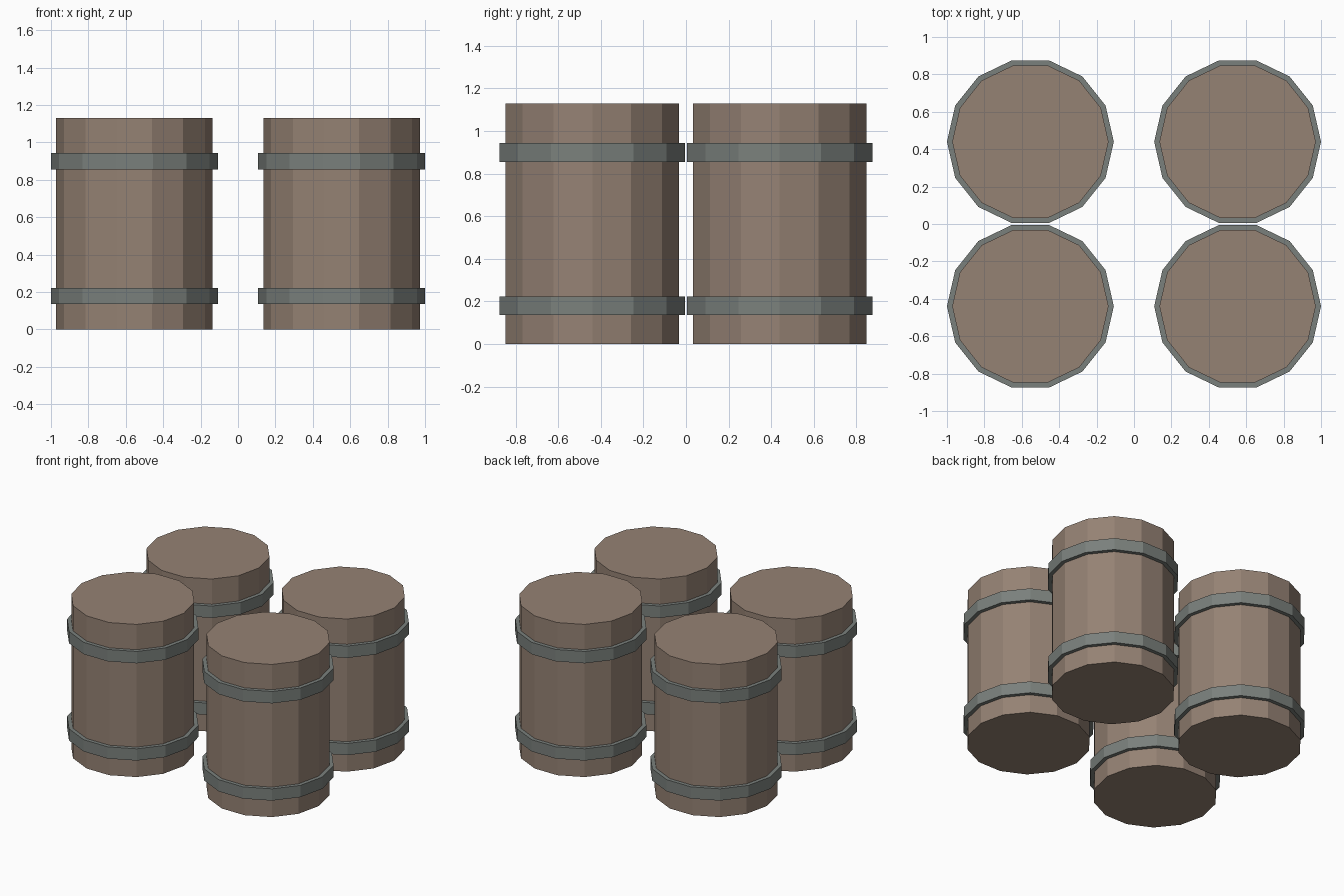
import bpy
import bmesh
from math import cos, sin, pi

SIDES = 14
BARREL_R, BAND_R = 0.418, 0.446
HEIGHT = 1.13
CENTER_X, CENTER_Y = 0.554, 0.44
BANDS = {"lower": (0.135, 0.222), "upper": (0.855, 0.943)}

cube = bpy.data.objects.get("Cube")
if cube:
    bpy.data.objects.remove(cube, do_unlink=True)


def make_material(name, rgb):
    mat = bpy.data.materials.new(name)
    mat.use_nodes = True
    color = (*rgb, 1.0)
    mat.diffuse_color = color
    mat.node_tree.nodes["Principled BSDF"].inputs["Base Color"].default_value = color
    return mat


wood = make_material("brown wood", (0.30, 0.223, 0.174))
iron = make_material("grey iron", (0.195, 0.216, 0.202))


def ring(bm, radius, z):
    return [bm.verts.new((radius * cos(2 * pi * i / SIDES),
                          radius * sin(2 * pi * i / SIDES), z))
            for i in range(SIDES)]


def bridge(bm, a, b):
    for i in range(SIDES):
        j = (i + 1) % SIDES
        bm.faces.new((a[i], a[j], b[j], b[i]))


def finish(bm, name, mat, location):
    bmesh.ops.recalc_face_normals(bm, faces=bm.faces)
    mesh = bpy.data.meshes.new(name)
    bm.to_mesh(mesh)
    bm.free()
    mesh.materials.append(mat)
    obj = bpy.data.objects.new(name, mesh)
    obj.location = location
    bpy.context.collection.objects.link(obj)


def barrel_body(name, location):
    bm = bmesh.new()
    bottom, top = ring(bm, BARREL_R, 0), ring(bm, BARREL_R, HEIGHT)
    bridge(bm, bottom, top)
    bm.faces.new(bottom)
    bm.faces.new(top)
    finish(bm, name, wood, location)


def barrel_band(name, location, z0, z1):
    # closed hoop whose inner wall sits just inside the wood
    bm = bmesh.new()
    inner = BARREL_R - 0.01
    loops = [ring(bm, r, z) for r, z in
             ((BAND_R, z0), (BAND_R, z1), (inner, z1), (inner, z0))]
    for k in range(4):
        bridge(bm, loops[k], loops[(k + 1) % 4])
    finish(bm, name, iron, location)


# Four barrels in a two by two group
for row, sy in (("front", -1), ("back", 1)):
    for side, sx in (("right", -1), ("left", 1)):
        place = (sx * CENTER_X, sy * CENTER_Y, 0)
        barrel_body(f"{row}_{side}_barrel", place)
        for level, (z0, z1) in BANDS.items():
            barrel_band(f"{row}_{side}_{level}_band", place, z0, z1)
